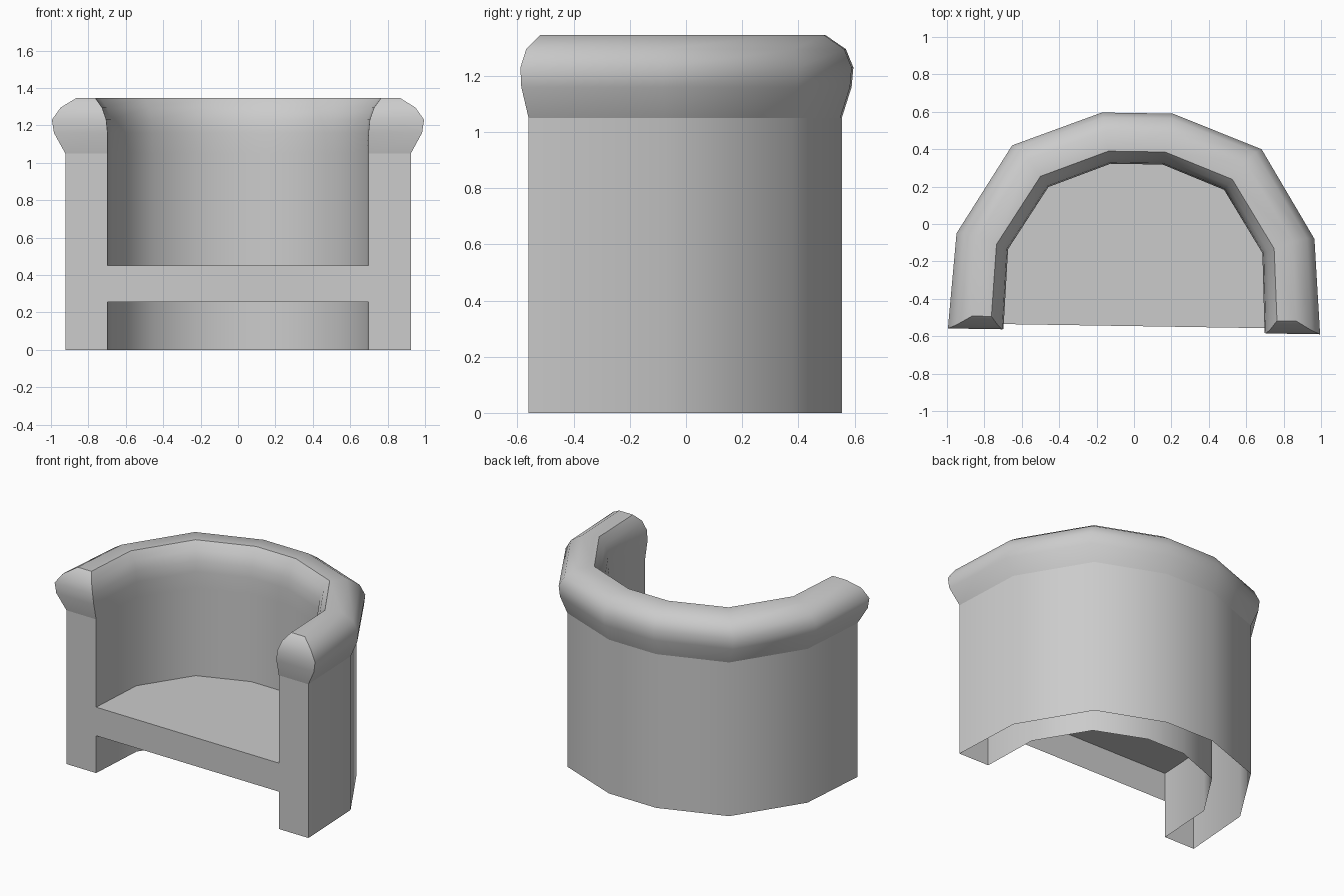
import bpy
import math
from mathutils import Vector, Matrix

if "Cube" in bpy.data.objects:
    bpy.data.objects.remove(bpy.data.objects["Cube"])

# Plan of the right half, front to back: wall outside, rail outside, wall inside
WALL_OUT = [(0.924, -0.546), (0.895, -0.06), (0.618, 0.386), (0.18, 0.552)]
RAIL_OUT = [(0.995, -0.546), (0.957, -0.065), (0.667, 0.41), (0.19, 0.593)]
WALL_IN = [(0.698, -0.546), (0.68, -0.145), (0.47, 0.19), (0.14, 0.32)]

# The model sits very slightly turned about the vertical axis
PLACE = Matrix.Translation((0.009, 0, 0)) @ Matrix.Rotation(math.radians(-0.9), 4, 'Z')


def full(half):
    pts = [Vector(p) for p in half]
    return pts + [Vector((-p.x, p.y)) for p in reversed(pts)]


OUT, RAIL, IN = full(WALL_OUT), full(RAIL_OUT), full(WALL_IN)


def make(name, verts, faces):
    mesh = bpy.data.meshes.new(name)
    mesh.from_pydata(verts, [], faces)
    mesh.transform(PLACE)
    mesh.update()
    ob = bpy.data.objects.new(name, mesh)
    bpy.context.collection.objects.link(ob)
    bpy.ops.object.select_all(action='DESELECT')
    ob.select_set(True)
    bpy.context.view_layer.objects.active = ob
    bpy.ops.object.shade_smooth_by_angle(angle=math.radians(42))
    return ob


def loft(name, levels):
    """Sweep a section around the plan. Each level is
    (z, bulge towards rail outside, outer inset, inner inset, end push)."""
    verts, faces = [], []
    n = len(levels)
    ring = 2 * n
    last = len(OUT) - 1
    for s, (o, r, i) in enumerate(zip(OUT, RAIL, IN)):
        outer, inner = [], []
        for z, bulge, t_out, t_in, push in levels:
            shift = Vector((0, push if s in (0, last) else 0))
            outer.append((*(o.lerp(r, bulge) + (i - o) * t_out + shift), z))
            inner.append((*(o.lerp(i, t_in) + shift), z))
        verts += outer + inner[::-1]
    for s in range(last):
        a, b = s * ring, (s + 1) * ring
        faces += [(a + k, b + k, b + k + 1, a + k + 1) for k in range(ring - 1)
                  if not (k == n - 1 and levels[-1][0] < 1.3)]
    # Front ends of both arms
    for base, flip in ((0, False), (last * ring, True)):
        for k in range(n - 1):
            f = (base + ring - 1 - k, base + k, base + k + 1, base + ring - 2 - k)
            faces.append(f[::-1] if flip else f)
    return make(name, verts, faces)


# Curved wall of back and arms, open underneath
loft("back_and_arm_wall", [(0.0, 0, 0, 1, 0), (1.05, 0, 0, 1, 0)])

# Padded rail along the top
loft("padded_rail", [
    (1.05, 0.0, 0.0, 1.0, 0.0),
    (1.16, 0.85, 0.0, 1.0, -0.025),
    (1.23, 1.0, 0.0, 0.97, -0.028),
    (1.295, 0.35, 0.0, 0.87, -0.008),
    (1.345, 0.0, 0.25, 0.71, 0.04),
])

# Seat sheet with its front apron
seat = [(p.x, p.y, 0.45) for p in IN]
m = len(seat)
apron = [(IN[-1].x, IN[-1].y, 0.255), (IN[0].x, IN[0].y, 0.255)]
make("seat", seat + apron, [tuple(range(m)), (m, m + 1, 0, m - 1)])
